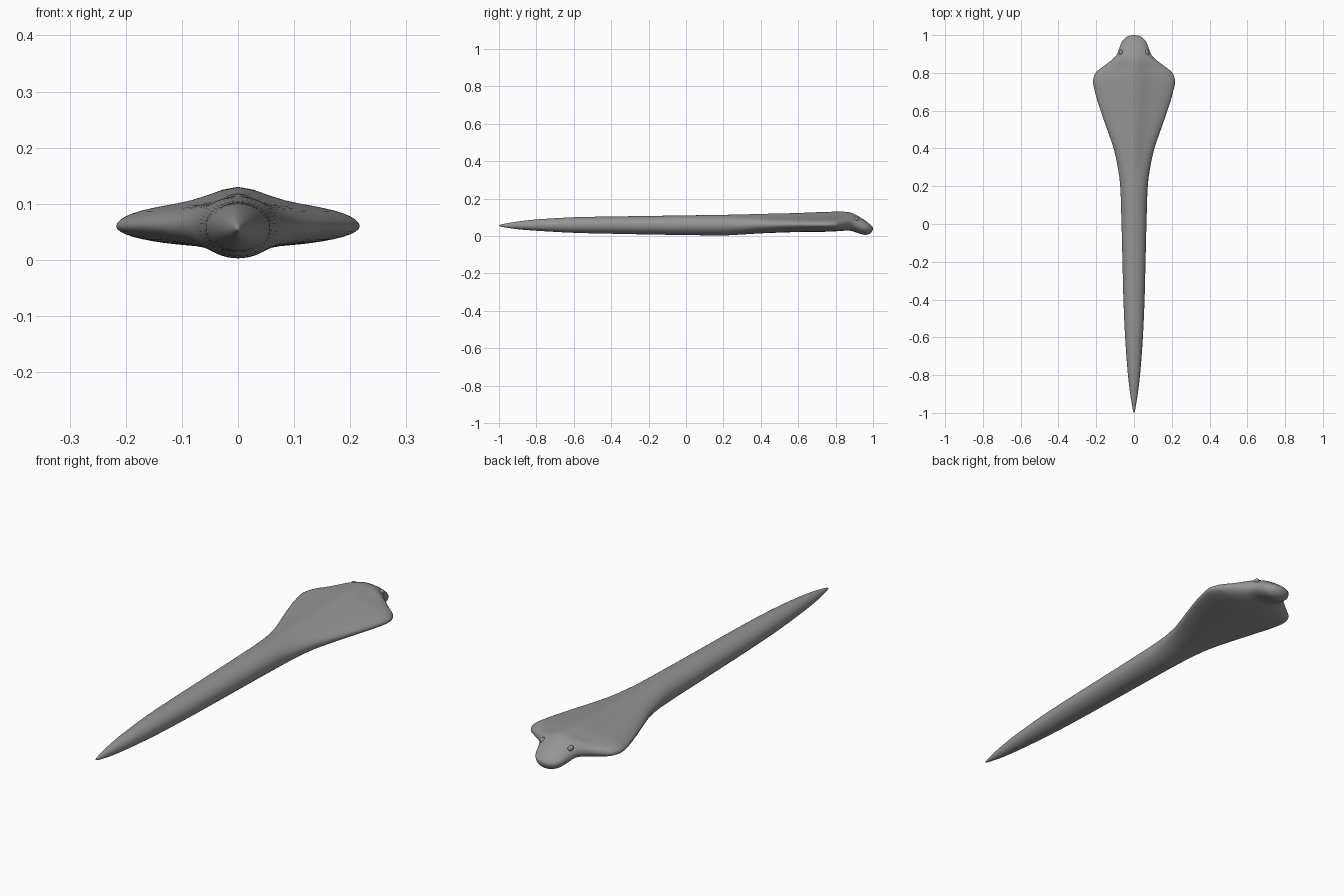
import bpy, bmesh, math
from mathutils import Vector

if "Cube" in bpy.data.objects:
    bpy.data.objects.remove(bpy.data.objects["Cube"])

grey = bpy.data.materials.new("plain grey")
grey.diffuse_color = (0.3, 0.3, 0.3, 1)
grey.use_nodes = True
grey.node_tree.nodes["Principled BSDF"].inputs["Base Color"].default_value = grey.diffuse_color

# Body stations: y, half width, edge height, top, bottom, ridge amount
STATIONS = [
    (-1.0, 0.001, .055, .056, .054, 0), (-.985, .006, .055, .062, .049, 0),
    (-.95, .012, .056, .069, .043, 0), (-.9, .020, .056, .077, .036, 0),
    (-.8, .032, .057, .088, .028, 0), (-.6, .047, .058, .100, .017, 0),
    (-.4, .056, .058, .104, .012, 0), (-.2, .061, .058, .107, .008, 0),
    (0, .066, .058, .110, .005, 0), (.2, .073, .058, .113, .003, 0),
    (.3, .086, .059, .115, .008, .1), (.4, .108, .060, .118, .014, .2),
    (.5, .142, .061, .120, .018, .28), (.6, .177, .061, .123, .021, .32),
    (.7, .207, .060, .127, .022, .34), (.76, .217, .060, .129, .023, .34),
    (.80, .203, .060, .130, .025, .34), (.83, .168, .063, .130, .027, .3),
    (.87, .116, .070, .127, .029, .15), (.90, .090, .066, .117, .022, .03),
    (.93, .078, .056, .101, .012, 0), (.96, .067, .048, .081, .006, 0),
    (.985, .047, .042, .061, .013, 0), (.996, .026, .040, .050, .026, 0),
    (1.0, .002, .040, .041, .039, 0),
]
STEPS, SIDES = 5, 48


def smooth_stations():
    """Catmull-Rom through the stations."""
    v = [Vector(s) for s in STATIONS]
    for i in range(len(v) - 1):
        a, b, c, d = v[max(i - 1, 0)], v[i], v[i + 1], v[min(i + 2, len(v) - 1)]
        # tangents scaled for uneven spacing
        l0, l1, l2 = (max((q - p).length, 1e-6) ** .5 for p, q in ((a, b), (b, c), (c, d)))
        m1 = (c - b) if a == b else (b - a) / l0 * l1 - (c - a) / (l0 + l1) * l1 + (c - b)
        m2 = (c - b) if c == d else (c - b) - (d - b) / (l1 + l2) * l1 + (d - c) / l2 * l1
        for k in range(STEPS):
            t = k / STEPS
            yield (b * (2*t**3 - 3*t**2 + 1) + m1 * (t**3 - 2*t**2 + t)
                   + c * (3*t**2 - 2*t**3) + m2 * (t**3 - t**2))
    yield v[-1]


def finish(name, bm):
    bmesh.ops.recalc_face_normals(bm, faces=bm.faces)
    for f in bm.faces:
        f.smooth = True
    me = bpy.data.meshes.new(name)
    bm.to_mesh(me)
    bm.free()
    me.materials.append(grey)
    ob = bpy.data.objects.new(name, me)
    bpy.context.collection.objects.link(ob)
    return ob


# Tail, trunk, hood and head as one lofted skin
bm = bmesh.new()
rings = []
for y, w, edge, top, bottom, ridge in smooth_stations():
    ring = []
    for j in range(SIDES):
        a = 2 * math.pi * j / SIDES
        u, s = math.cos(a), math.sin(a)
        if s >= 0:
            z = edge + (top - edge) * s * ((1 - ridge) + ridge * math.exp(-(u / .3) ** 2))
        else:
            z = edge + (edge - bottom) * s
        ring.append(bm.verts.new((w * u, y, z)))
    rings.append(ring)
for r, q in zip(rings, rings[1:]):
    for j in range(SIDES):
        k = (j + 1) % SIDES
        bm.faces.new((r[j], r[k], q[k], q[j]))
bm.faces.new(rings[0])
bm.faces.new(rings[-1])
finish("snake_body", bm)

# Eyes
for side, label in ((-1, "left"), (1, "right")):
    bm = bmesh.new()
    bmesh.ops.create_uvsphere(bm, u_segments=20, v_segments=12, radius=.014)
    eye = finish("eye_" + label, bm)
    eye.scale = (.75, 1.1, .8)
    eye.location = (side * .069, .908, .091)
